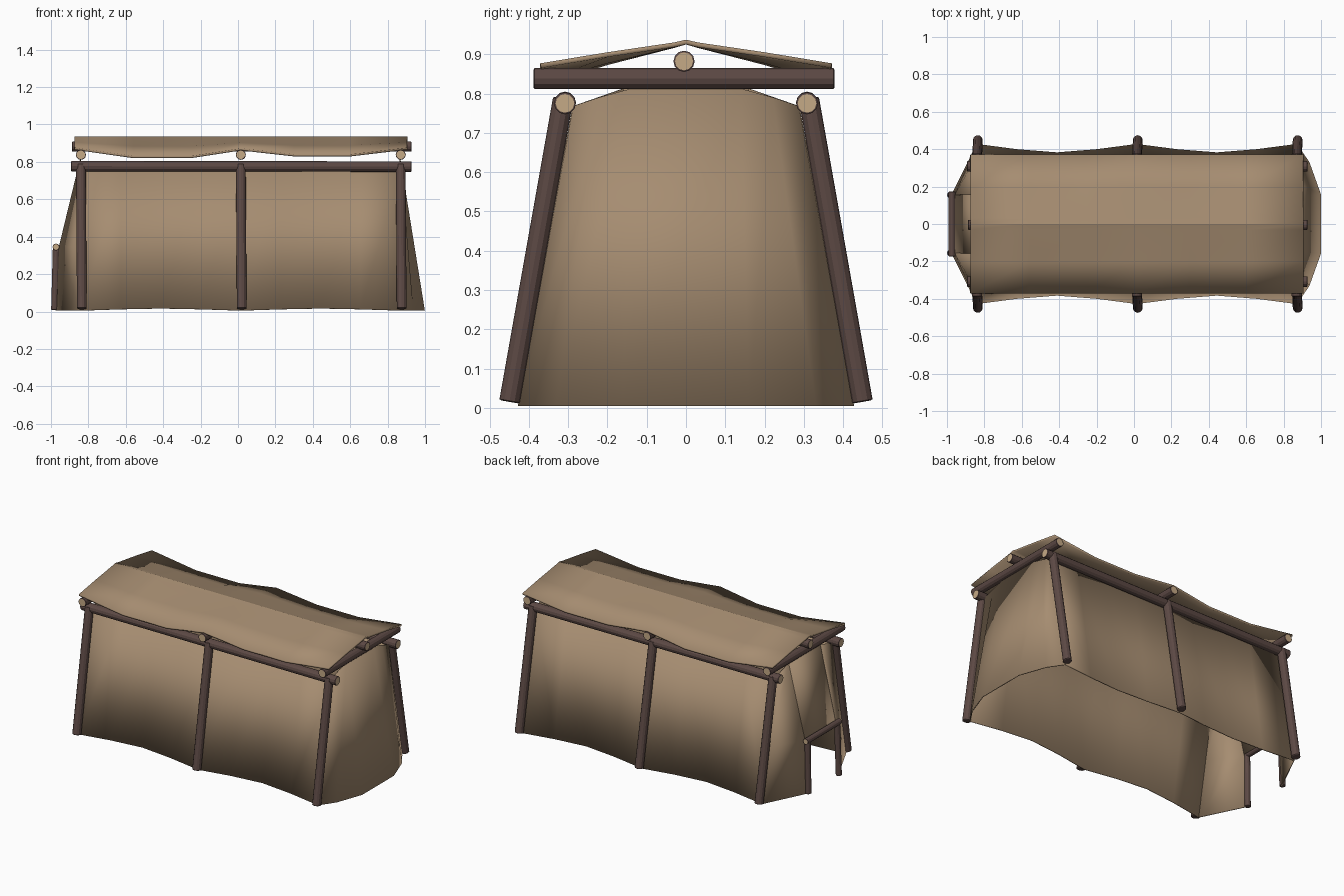
import bpy, bmesh
from mathutils import Vector

if "Cube" in bpy.data.objects:
    bpy.data.objects.remove(bpy.data.objects["Cube"])


def material(name, rgb):
    m = bpy.data.materials.new(name)
    m.diffuse_color = (*rgb, 1)
    m.use_nodes = True
    m.node_tree.nodes["Principled BSDF"].inputs["Base Color"].default_value = m.diffuse_color
    return m


HIDE = material("tan hide", (0.38, 0.265, 0.165))
BARK = material("dark bark", (0.107, 0.066, 0.058))
CUT = material("cut wood", (0.56, 0.40, 0.24))


def finish(bm, name, mats):
    me = bpy.data.meshes.new(name)
    bm.to_mesh(me)
    bm.free()
    ob = bpy.data.objects.new(name, me)
    bpy.context.collection.objects.link(ob)
    for m in mats:
        me.materials.append(m)
    bpy.ops.object.select_all(action='DESELECT')
    ob.select_set(True)
    bpy.context.view_layer.objects.active = ob
    bpy.ops.object.shade_smooth_by_angle(angle=0.5)
    return ob


def pole(name, a, b, r, pale_ends=True):
    """Round log from a to b with chamfered ends."""
    a, b = Vector(a), Vector(b)
    bm = bmesh.new()
    bmesh.ops.create_cone(bm, cap_ends=True, segments=12, radius1=r, radius2=r,
                          depth=(b - a).length)
    caps = [f for f in bm.faces if abs(f.normal.z) > 0.9]
    bmesh.ops.inset_individual(bm, faces=caps, thickness=r * 0.15, depth=r * 0.1)
    for f in caps:
        f.material_index = 1 if pale_ends else 0
    rot = Vector((0, 0, 1)).rotation_difference(b - a)
    bm.transform(rot.to_matrix().to_4x4())
    bmesh.ops.translate(bm, verts=bm.verts, vec=(a + b) / 2)
    return finish(bm, name, [BARK, CUT])


def sheet(name, rows, thick=0.006):
    """Hide panel lofted through rows of points."""
    bm = bmesh.new()
    vs = [[bm.verts.new(p) for p in row] for row in rows]
    for r0, r1 in zip(vs, vs[1:]):
        for i in range(len(r0) - 1):
            bm.faces.new((r0[i], r0[i + 1], r1[i + 1], r1[i]))
    ob = finish(bm, name, [HIDE])
    s = ob.modifiers.new("thickness", 'SOLIDIFY')
    s.thickness, s.offset = thick, 0
    return ob


POSTS = (-0.84, 0.015, 0.87)

# frame: leaning posts, rails, crossbeams and ridge pole
for side, s in (("front", -1), ("back", 1)):
    for i, x in enumerate(POSTS):
        pole(f"{side}_post_{i}", (x + 0.005, s * 0.449, 0.018),
             (x, s * 0.313, 0.785), 0.026, False)
    pole(f"{side}_rail", (-0.89, s * 0.308, 0.777), (0.925, s * 0.308, 0.775), 0.028)
for i, x in enumerate(POSTS):
    pole(f"crossbeam_{i}", (x, -0.385, 0.838), (x, 0.375, 0.838), 0.027)
pole("ridge_pole", (-0.885, -0.005, 0.882), (0.925, -0.005, 0.882), 0.027)

# long walls, pulled inwards between the posts
DENT = ((0, 0), (0.25, 0.028), (0.5, 0.045), (0.75, 0.028))
stations = [(x0 + (x1 - x0) * t, d) for x0, x1 in zip(POSTS, POSTS[1:]) for t, d in DENT]
stations.append((POSTS[2], 0))
for side, s in (("front", -1), ("back", 1)):
    sheet(f"{side}_wall", [
        [(x, s * (0.425 - d), 0.005 + d * 0.25) for x, d in stations],
        [(x, s * (0.286 - d * 0.2), 0.768) for x, d in stations]])

# rounded right end wall: half outline, mirrored
low = [(0.87, 0.425), (0.935, 0.33), (0.996, 0.16)]
top = [(0.87, 0.286, 0.768), (0.868, 0.22, 0.79), (0.866, 0.14, 0.812)]
sheet("right_end_wall", [
    [(x, -y, 0.005) for x, y in low] + [(x, y, 0.005) for x, y in reversed(low)],
    [(x, -y, z) for x, y, z in top] + [(x, y, z) for x, y, z in reversed(top)]])

# left end wall with a low doorway
for side, s in (("front", -1), ("back", 1)):
    sheet(f"doorway_{side}_panel", [
        [(-0.84, s * 0.425, 0.005), (-0.972, s * 0.157, 0.005)],
        [(-0.84, s * 0.362, 0.345), (-0.955, s * 0.155, 0.345)],
        [(-0.84, s * 0.286, 0.768), (-0.842, s * 0.16, 0.812)]])
    pole(f"door_{side}_post", (-0.981, s * 0.155, 0.01), (-0.972, s * 0.15, 0.345),
         0.018, False)
sheet("wall_above_door", [
    [(-0.955, -0.155, 0.345), (-0.955, 0.155, 0.345)],
    [(-0.842, -0.16, 0.812), (-0.842, 0.16, 0.812)]])
pole("door_lintel", (-0.973, -0.172, 0.345), (-0.973, 0.172, 0.345), 0.018)

# roof, its eaves sagging between the crossbeams
SAG = ((-0.875, 0), (-0.56, 0.045), (-0.25, 0.045), (0.015, 0.004),
       (0.3, 0.036), (0.6, 0.036), (0.905, 0))
profile = ((-0.37, 0.871), (-0.2, 0.899), (-0.03, 0.924), (0, 0.931),
           (0.03, 0.924), (0.2, 0.899), (0.37, 0.871))
sheet("roof", [[(x, y, z - d * (abs(y) / 0.37) ** 1.3) for x, d in SAG]
               for y, z in profile], 0.012)
